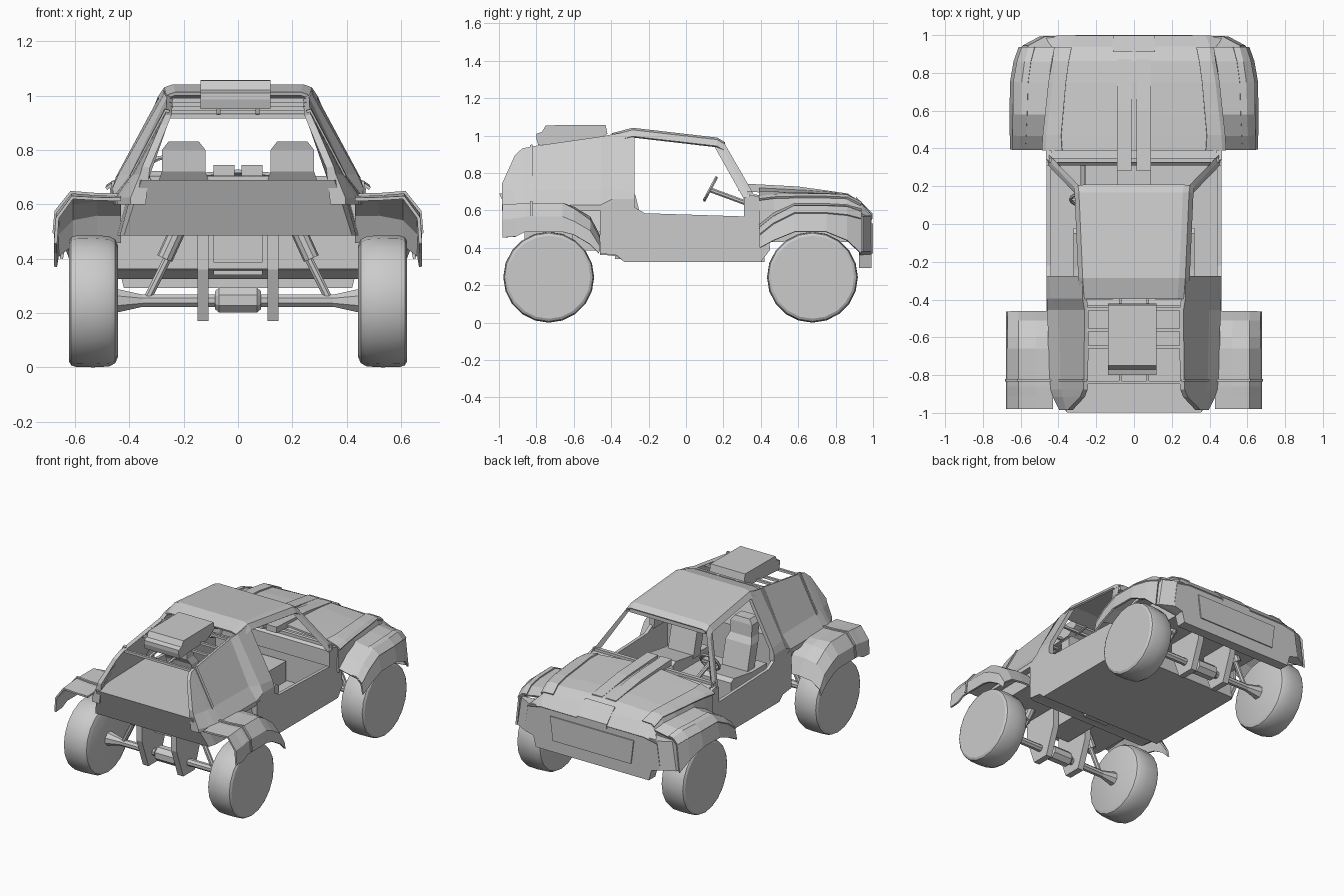
import bpy, bmesh, math
from mathutils import Vector

paint = bpy.data.materials.new("plain grey")
paint.diffuse_color = (0.6, 0.6, 0.6, 1)


def make(name, verts, faces, mirror=False, thick=0, smooth=0):
    me = bpy.data.meshes.new(name)
    me.from_pydata([tuple(v) for v in verts], [], faces)
    bm = bmesh.new()
    bm.from_mesh(me)
    bmesh.ops.remove_doubles(bm, verts=bm.verts, dist=1e-5)
    bmesh.ops.recalc_face_normals(bm, faces=bm.faces)
    bm.to_mesh(me)
    bm.free()
    me.materials.append(paint)
    ob = bpy.data.objects.new(name, me)
    bpy.context.collection.objects.link(ob)
    if thick:
        m = ob.modifiers.new("thickness", 'SOLIDIFY')
        m.thickness, m.offset = thick, 0
    if mirror:
        ob.modifiers.new("mirror", 'MIRROR')
    if smooth:
        bpy.ops.object.select_all(action='DESELECT')
        bpy.context.view_layer.objects.active = ob
        ob.select_set(True)
        bpy.ops.object.shade_smooth_by_angle(angle=math.radians(smooth))
    return ob


def loft(name, rings, closed=True, **kw):
    """Skin equal-length rings of points; closed rings get end caps."""
    n = len(rings[0])
    verts = [p for r in rings for p in r]
    faces = [(i * n + j, i * n + (j + 1) % n, (i + 1) * n + (j + 1) % n, (i + 1) * n + j)
             for i in range(len(rings) - 1) for j in range(n if closed else n - 1)]
    if closed:
        faces += [tuple(range(n)), tuple(range((len(rings) - 1) * n, len(rings) * n))]
    return make(name, verts, faces, **kw)


def side_plate(name, x0, x1, yz, **kw):
    return loft(name, [[(x, y, z) for y, z in yz] for x in (x0, x1)], **kw)


def front_plate(name, y0, y1, xz, **kw):
    return loft(name, [[(x, y, z) for x, z in xz] for y in (y0, y1)], **kw)


def box(name, x0, x1, y0, y1, z0, z1, **kw):
    return side_plate(name, x0, x1, [(y0, z0), (y1, z0), (y1, z1), (y0, z1)], **kw)


def tube(name, a, b, r0, r1=None, n=8, **kw):
    a, b = Vector(a), Vector(b)
    q = (b - a).to_track_quat('Z', 'Y')
    rings = [[c + q @ Vector((r * math.cos(2 * math.pi * (k + .5) / n),
                              r * math.sin(2 * math.pi * (k + .5) / n), 0)) for k in range(n)]
             for c, r in ((a, r0), (b, r1 or r0))]
    return loft(name, rings, **kw)


def sections(data):
    return [[(x, y, z) for x, z in pts] for y, pts in data]


# wheels, axles and chassis plates, repeated at both ends
for end, yc in (("rear", -0.734), ("front", 0.676)):
    tyre = [(.442, .205), (.452, .228), (.475, .240), (.53, .243), (.595, .242), (.614, .236), (.622, .222)]
    loft(end + "_wheel", [[(x, yc + r * math.cos(a * math.pi / 10), .243 + r * math.sin(a * math.pi / 10))
                           for a in range(20)] for x, r in tyre], mirror=True, smooth=25)
    tube(end + "_axle", (-.37, yc, .245), (.37, yc, .245), .024)
    tube(end + "_hub_cone", (.35, yc, .245), (.45, yc, .245), .024, .048, mirror=True)
    loft(end + "_differential", [[(x, yc + r * math.cos((k + .5) * math.pi / 4), .247 + r * math.sin((k + .5) * math.pi / 4))
                                  for k in range(8)] for x, r in ((-.085, .035), (-.07, .05), (.07, .05), (.085, .035))])
    side_plate(end + "_chassis_plate", .108, .15,
               [(yc + dy, z) for dy, z in ((-.13, .5), (-.13, .36), (-.06, .17), (.06, .17), (.13, .36), (.13, .5))],
               mirror=True)
    tube(end + "_damper_rod", (.33, yc, .26), (.25, yc, .42), .016, mirror=True)
    tube(end + "_damper_body", (.27, yc, .40), (.215, yc, .52), .03, n=10, mirror=True)

# cab tub
side_plate("door_side", .44, .462, [(-.46, .37), (-.37, .36), (-.33, .325), (.40, .325), (.45, .39), (.43, .56),
                                    (.385, .67), (.31, .67), (.31, .568), (-.22, .585), (-.28, .62), (-.46, .62)],
           mirror=True)
side_plate("floor_pan", -.45, .45, [(-.46, .365), (-.37, .355), (-.33, .325), (.42, .325), (.42, .345), (-.32, .345),
                                    (-.36, .375), (-.46, .39)])
box("cab_back_wall", -.45, .45, -.46, -.43, .362, .61)
box("cab_back_upper", -.385, .385, -.46, -.43, .60, .69)
box("firewall", -.45, .45, .39, .42, .325, .66)
side_plate("dashboard", -.44, .44, [(.31, .568), (.41, .56), (.41, .68), (.33, .69), (.31, .67)])
side_plate("cowl", -.465, .465, [(.34, .60), (.41, .60), (.41, .668), (.34, .685)])

# rear body, load deck and downward facing tail
loft("rear_body", [[(-a, y, z), (a, y, z), (b, y2, z2), (-b, y2, z2)] for a, y, z, b, y2, z2 in
                   ((.445, -.45, .485, .39, -.45, .69), (.435, -.86, .485, .38, -.93, .69),
                    (.42, -.91, .485, .355, -.998, .69))])
box("rear_gearbox", -.09, .09, -.75, -.46, .385, .5)

# quarter panels: flush behind the door, then tucked in above a sloping shoulder
loft("quarter_panel", sections((
    (-.275, [(.462, .6), (.462, .66), (.45, .70), (.275, 1.025), (.253, 1.015), (.425, .69), (.43, .6)]),
    (-.395, [(.462, .6), (.462, .66), (.44, .71), (.272, 1.007), (.25, .997), (.40, .69), (.43, .6)]),
    (-.455, [(.458, .6), (.458, .63), (.398, .71), (.262, .995), (.24, .987), (.375, .69), (.40, .6)]),
    (-.82, [(.452, .6), (.452, .625), (.39, .71), (.265, .943), (.243, .937), (.365, .69), (.385, .6)]),
    (-.875, [(.445, .6), (.445, .625), (.385, .71), (.268, .932), (.245, .927), (.36, .69), (.36, .6)]),
    (-.915, [(.43, .6), (.43, .625), (.378, .71), (.285, .895), (.26, .89), (.35, .69), (.36, .6)]),
    (-.985, [(.395, .6), (.395, .625), (.36, .71), (.352, .74), (.325, .735), (.33, .69), (.34, .6)]))), mirror=True)
loft("panel_rib", sections(((-.835, [(.398, .705), (.268, .95), (.25, .945), (.375, .70)]),
                            (-.82, [(.40, .705), (.27, .953), (.25, .947), (.375, .70)]))), mirror=True)

# roof, pillars and open rear cross bars
loft("roof", sections([(y, [(-x - .022, z - .043), (-x, z - .01), (-x + .03, z), (x - .03, z), (x, z - .01),
                            (x + .022, z - .043)]) for y, x, z in
                       ((.205, .293, .96), (.165, .288, .984), (-.285, .268, 1.036), (-.395, .26, 1.007))]),
     closed=False, thick=.012)
loft("windscreen_pillar", [[(.293, .205, .96), (.312, .19, .935), (.30, .15, .945), (.275, .175, .96)],
                           [(.458, .375, .665), (.465, .35, .66), (.455, .31, .66), (.425, .345, .665)]], mirror=True)
box("windscreen_sill", -.45, .45, .325, .35, .68, .705)
box("windscreen_header", -.28, .28, .165, .20, .932, .962)
for y, z in ((-.45, .985), (-.56, .97), (-.65, .955), (-.84, .925)):
    box("rear_cross_bar", -.255, .255, y - .008, y + .008, z - .01, z + .006)
side_plate("roof_box_runner", .065, .08, [(-.84, .92), (-.38, .99), (-.38, 1.0), (-.84, .932)], mirror=True)
side_plate("roof_box", -.138, .12, [(-.80, .985), (-.79, .95), (-.5, .965), (-.42, 1.01), (-.43, 1.058), (-.75, 1.055),
                                    (-.77, 1.02), (-.80, 1.01)])

# rear wheel arches
arch = [(y, [(.43, a), (.52, a + .002), (.61, b), (.665, c), (.672, d)]) for y, a, b, c, d in
        ((-.465, .46, .45, .41, .37), (-.515, .56, .545, .49, .42), (-.60, .612, .605, .54, .47),
         (-.66, .625, .635, .565, .485), (-.86, .625, .635, .565, .485), (-.91, .622, .63, .555, .46),
         (-.98, .618, .625, .55, .455))]
loft("rear_fender", sections(arch), closed=False, thick=.012, mirror=True)
loft("rear_fender_rib", sections([(y, [(x + .004, z + .008) for x, z in arch[4][1]]) for y in (-.835, -.82)]),
     closed=False, thick=.014, mirror=True)

# hood: crown, shoulder, then a steep side down to the wheel arch
nose = ((.39, [(0, .722), (.38, .688), (.465, .662), (.47, .50)]),
        (.47, [(0, .718), (.385, .686), (.46, .672), (.47, .55)]),
        (.58, [(0, .712), (.375, .682), (.448, .675), (.47, .60)]),
        (.75, [(0, .70), (.36, .678), (.43, .675), (.46, .60)]),
        (.86, [(0, .685), (.345, .67), (.41, .671), (.445, .60)]),
        (.935, [(0, .64), (.33, .634), (.40, .632), (.43, .58)]),
        (.993, [(0, .57), (.31, .57), (.38, .57), (.48, .55)]))
loft("hood", sections(nose), closed=False, thick=.012, mirror=True)
loft("shoulder_strip", sections([(y, [(p[1][0], p[1][1] + .009), (p[2][0], p[2][1] + .009),
                                      (p[2][0] + .02, p[2][1] - .004)]) for y, p in nose[:6]]),
     closed=False, thick=.012, mirror=True)
side_plate("hood_rail", .012, .09, [(.28, .705), (.28, .745), (.60, .728), (.80, .70), (.87, .69), (.87, .66)], mirror=True)

# front wheel arches with a raised lip over the crown
guard = ((.395, [(.45, .525), (.605, .495), (.637, .465), (.65, .40)]),
         (.47, [(.45, .585), (.60, .555), (.635, .525), (.652, .44)]),
         (.58, [(.44, .635), (.595, .612), (.632, .58), (.653, .485)]),
         (.75, [(.42, .635), (.59, .612), (.63, .58), (.651, .485)]),
         (.86, [(.40, .63), (.575, .607), (.61, .57), (.632, .44)]),
         (.935, [(.39, .61), (.555, .58), (.585, .55), (.605, .37)]))
loft("front_fender", sections(guard), closed=False, thick=.012, mirror=True)
loft("front_fender_lip", sections([(y, [(p[1][0] - .03, p[1][1] + .012), (p[1][0] + .002, p[1][1] + .008),
                                        (p[2][0] + .006, p[2][1] + .004)]) for y, p in guard]),
     closed=False, thick=.012, mirror=True)
box("engine_bay", -.36, .36, .41, .93, .43, .62)

# front bumper with a proud centre plate
front_plate("front_bumper", .925, .993, [(-.42, .292), (.42, .292), (.44, .37), (.50, .41), (.48, .55), (.38, .575),
                                         (-.38, .575), (-.48, .55), (-.50, .41), (-.44, .37)])
loft("bumper_wing", [[(.42, y, .36), (x, y, .38), (x - .03, y, .57), (.42, y, .575)]
                     for y, x in ((.925, .60), (.945, .59), (.993, .50))], mirror=True)
front_plate("bumper_plate", .992, 1.0, [(-.29, .37), (.29, .37), (.31, .53), (-.31, .53)])
side_plate("nose_tab", -.11, .11, [(.91, .64), (.998, .555), (.998, .585), (.91, .672)])

# seats and steering
side_plate("seat_cushion", .11, .32, [(-.40, .36), (-.02, .36), (-.02, .53), (-.05, .55), (-.24, .52), (-.40, .52)],
           mirror=True)
loft("seat_back", [[(.2 - w, y, z), (.2 + w, y, z), (.2 + w, y - .075, z), (.2 - w, y - .075, z)]
                   for w, y, z in ((.095, -.225, .5), (.095, -.27, .68), (.08, -.295, .72), (.08, -.30, .80),
                                   (.055, -.31, .832))], mirror=True)
box("centre_console", -.09, .09, -.38, .38, .34, .48)
tube("steering_column", (-.27, .32, .64), (-.27, .13, .71), .014)
hub, axis = Vector((-.27, .13, .715)), Vector((0, -.88, .47))
up = axis.cross(Vector((1, 0, 0))).normalized()
ring = []
for i in range(17):
    d = Vector((1, 0, 0)) * math.cos(i * math.pi / 8) + up * math.sin(i * math.pi / 8)
    ring.append([hub + d * (.066 + .009 * math.cos(k * math.pi / 3)) + axis * .009 * math.sin(k * math.pi / 3)
                 for k in range(6)])
loft("steering_wheel", ring)
box("steering_spoke", -.335, -.205, .125, .135, .706, .722)
